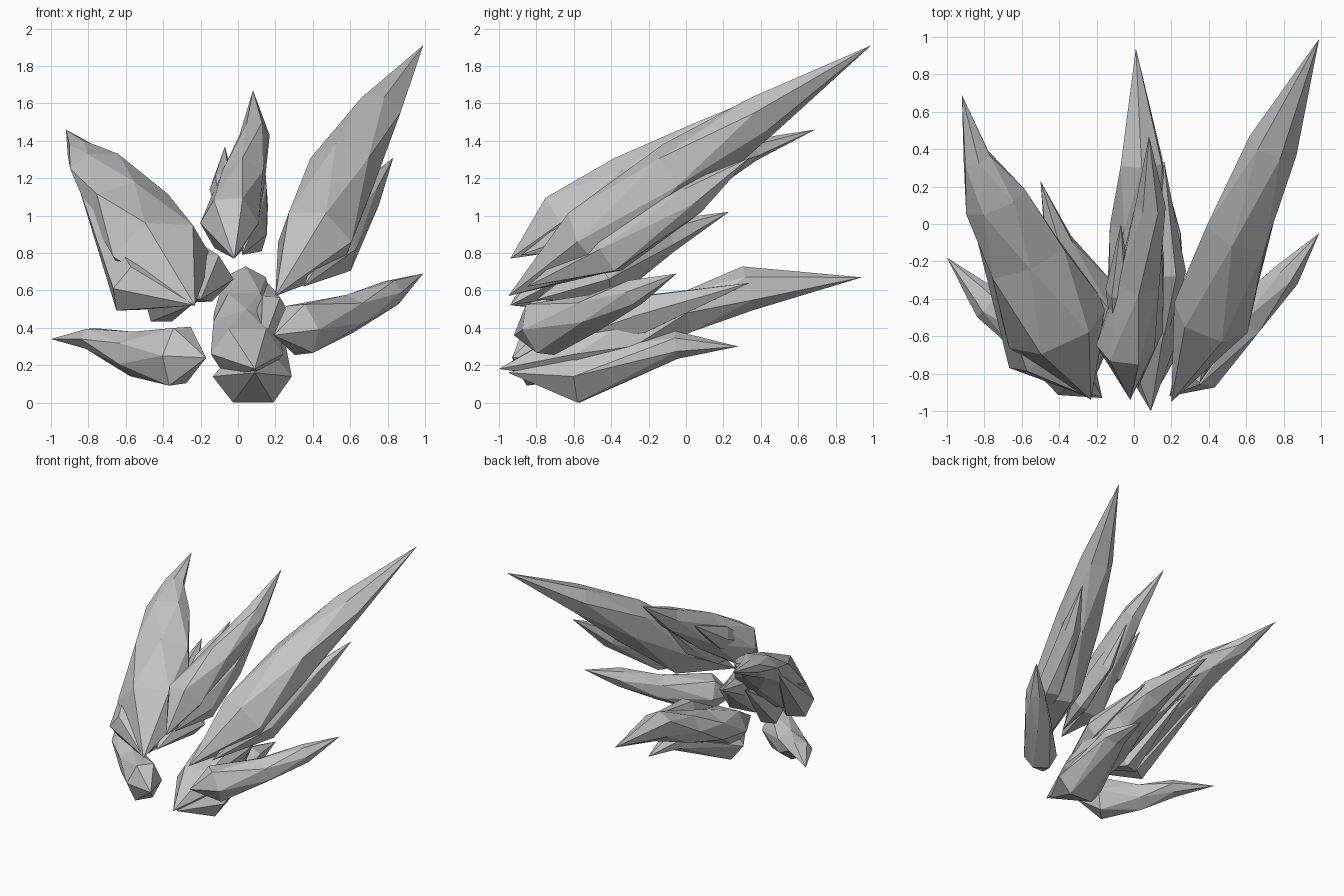
import bpy
import bmesh
import math
import random
from mathutils import Vector

random.seed(4)
SIDES = 6

default_cube = bpy.data.objects.get("Cube")
if default_cube:
    bpy.data.objects.remove(default_cube, do_unlink=True)

# Single stone colour
stone = bpy.data.materials.new("grey_stone")
stone.use_nodes = True
stone_colour = (0.55, 0.55, 0.55, 1)
stone.diffuse_color = stone_colour
shader = next(n for n in stone.node_tree.nodes if n.type == "BSDF_PRINCIPLED")
shader.inputs["Base Color"].default_value = stone_colour
shader.inputs["Roughness"].default_value = 0.8


def make_ring(mesh, centre, width, height, side, up, turn):
    """Irregular faceted cross-section, half_width by half_height."""
    ring = []
    for index in range(SIDES):
        angle = math.tau * index / SIDES + turn
        wobble = random.uniform(0.99, 1.09)
        offset = side * math.cos(angle) * width + up * math.sin(angle) * height
        ring.append(mesh.verts.new(Vector(centre) + offset * wobble))
    return ring


def shard(name, base, tip, *sections):
    """Crystal spike: pointed base, faceted sections, pointed tip."""
    axis = (Vector(tip) - Vector(base)).normalized()
    side = axis.cross(Vector((0, 0, 1))).normalized()
    up = side.cross(axis)
    mesh = bmesh.new()
    base_point = mesh.verts.new(base)
    tip_point = mesh.verts.new(tip)

    # Alternate rings are turned half a step so the facets are triangles
    rings = []
    for level, (centre, width, height) in enumerate(sections):
        turn = level * math.pi / SIDES
        rings.append(make_ring(mesh, centre, width, height, side, up, turn))

    for index in range(SIDES):
        following = (index + 1) % SIDES
        mesh.faces.new((base_point, rings[0][following], rings[0][index]))
        mesh.faces.new((tip_point, rings[-1][index], rings[-1][following]))
    for lower, upper in zip(rings, rings[1:]):
        for index in range(SIDES):
            following = (index + 1) % SIDES
            mesh.faces.new((lower[index], lower[following], upper[index]))
            mesh.faces.new((lower[following], upper[following], upper[index]))

    bmesh.ops.recalc_face_normals(mesh, faces=mesh.faces[:])
    data = bpy.data.meshes.new(name)
    mesh.to_mesh(data)
    mesh.free()
    data.materials.append(stone)
    crystal = bpy.data.objects.new(name, data)
    bpy.context.scene.collection.objects.link(crystal)


# Upper left cluster: tall spike with a shorter one underneath
shard("upper_left_main_shard", (.2, -.95, .57), (.99, .99, 1.91),
      ((.41, -.5, .86), .21, .21),
      ((.56, -.03, 1.23), .18, .17),
      ((.74, .42, 1.55), .13, .11))
shard("upper_left_side_shard", (.35, -.85, .62), (.83, .34, 1.31),
      ((.53, -.42, .82), .1, .14),
      ((.69, .04, 1.1), .07, .09))

# Upper right cluster: broad spike, low fin, rear spike and rear splinter
shard("upper_right_main_shard", (-.23, -.94, .52), (-.92, .69, 1.46),
      ((-.4, -.55, .78), .27, .22),
      ((-.58, -.18, 1.05), .22, .14),
      ((-.74, .12, 1.25), .17, .1),
      ((-.84, .35, 1.35), .08, .06))
shard("upper_right_low_fin", (-.23, -.93, .52), (-.86, 0, 1.18),
      ((-.55, -.69, .61), .14, .15))
shard("upper_right_rear_shard", (-.2, -.8, .55), (-.5, .23, 1.02),
      ((-.22, -.47, .66), .2, .15),
      ((-.4, -.1, .89), .08, .09))
shard("upper_right_rear_splinter", (-.25, -.85, .52), (-.55, 0, .95),
      ((-.39, -.58, .56), .11, .15))

# Upper centre cluster
shard("upper_centre_main_shard", (-.02, -.94, .77), (.08, .47, 1.67),
      ((-.05, -.66, .96), .15, .17),
      ((.03, -.3, 1.18), .12, .14),
      ((.09, .1, 1.43), .08, .09))
shard("upper_centre_side_shard", (-.1, -.75, .95), (-.07, 0, 1.37),
      ((-.08, -.35, 1.14), .07, .1))
shard("upper_centre_rear_shard", (.02, -.88, .79), (.14, .08, 1.33),
      ((.09, -.57, .9), .06, .12),
      ((.11, -.22, 1.1), .05, .1))

# Lower centre cluster: long spike, side spike and a short wide foot
shard("lower_centre_main_shard", (.09, -1, .18), (.01, .94, .67),
      ((.05, -.6, .26), .19, .15),
      ((.04, -.3, .37), .2, .13),
      ((.03, 0, .48), .16, .12),
      ((.04, .33, .61), .12, .12))
shard("lower_centre_side_shard", (.12, -.8, .28), (.16, .34, .64),
      ((.18, -.25, .47), .09, .11))
shard("lower_centre_foot_shard", (.09, -.95, .16), (.16, .28, .3),
      ((.08, -.59, .14), .2, .15),
      ((.16, -.05, .31), .1, .07))

# Lower side spikes
shard("lower_right_shard", (-.17, -.93, .24), (-1, -.18, .34),
      ((-.31, -.81, .25), .13, .17),
      ((-.57, -.6, .26), .11, .11),
      ((-.78, -.43, .34), .09, .06))
shard("lower_left_shard", (.19, -.92, .36), (.99, -.05, .69),
      ((.33, -.78, .39), .13, .15),
      ((.6, -.5, .48), .11, .1),
      ((.82, -.27, .59), .07, .07))
